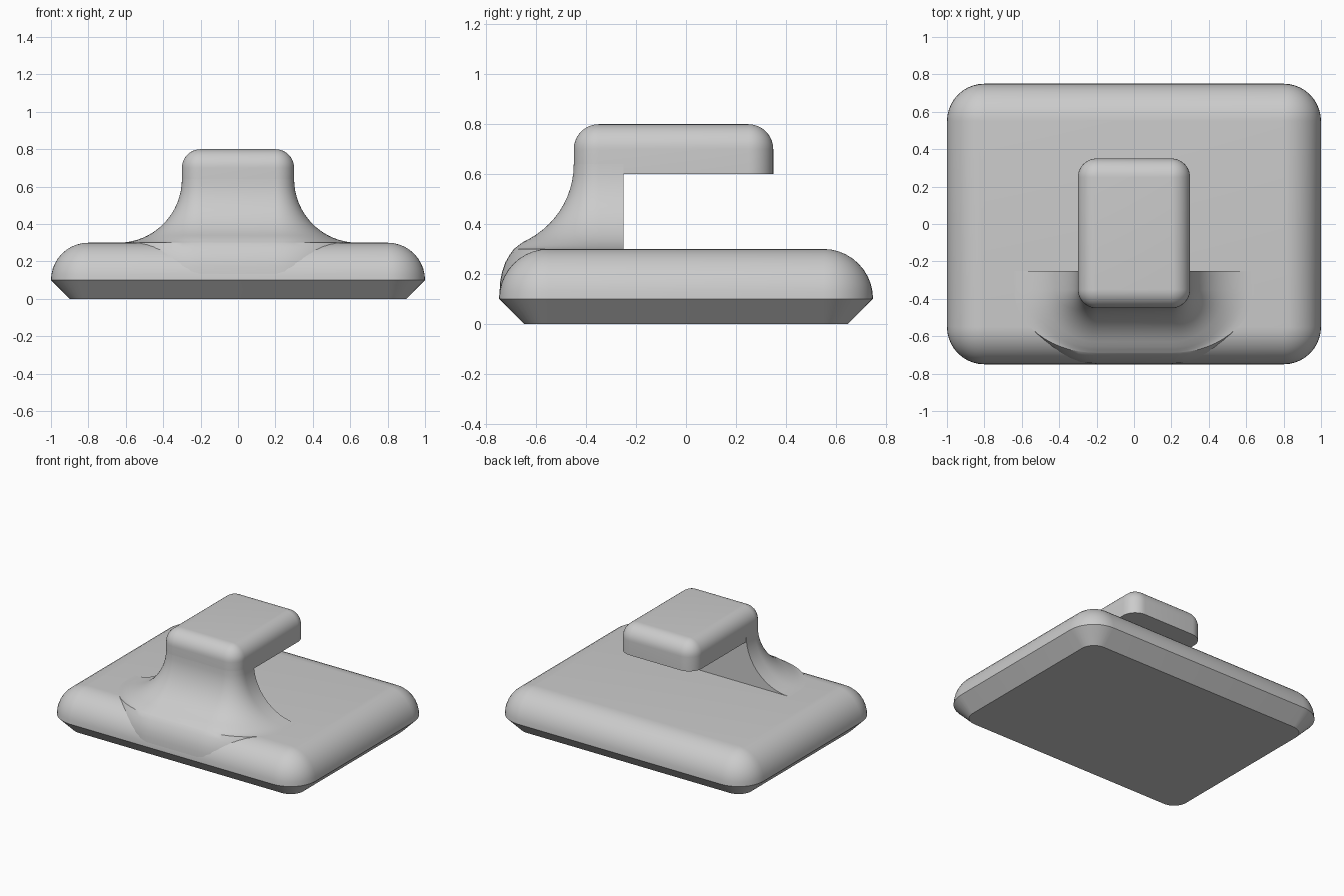
import bpy, bmesh, math

if "Cube" in bpy.data.objects:
    bpy.data.objects.remove(bpy.data.objects["Cube"])

grey = bpy.data.materials.new("plain grey")
grey.diffuse_color = (0.6, 0.6, 0.6, 1)
grey.use_nodes = True
grey.node_tree.nodes["Principled BSDF"].inputs["Base Color"].default_value = grey.diffuse_color


def rounded_rect(hx, hy, r, z, cy=0.0, n=10):
    """Closed ring of points around a rounded rectangle."""
    pts = []
    for k, (sx, sy) in enumerate(((1, 1), (-1, 1), (-1, -1), (1, -1))):
        for i in range(n + 1):
            a = math.pi / 2 * (k + i / n)
            pts.append((sx * (hx - r) + r * math.cos(a),
                        cy + sy * (hy - r) + r * math.sin(a), z))
    return pts


def loft(name, rings):
    """Skin stacked closed rings and cap both ends."""
    bm = bmesh.new()
    rows = [[bm.verts.new(p) for p in ring] for ring in rings]
    count = len(rows[0])
    for low, high in zip(rows, rows[1:]):
        for i in range(count):
            j = (i + 1) % count
            bm.faces.new((low[i], low[j], high[j], high[i]))
    bm.faces.new(rows[0][::-1])
    bm.faces.new(rows[-1])
    bmesh.ops.remove_doubles(bm, verts=bm.verts, dist=1e-5)
    bmesh.ops.recalc_face_normals(bm, faces=bm.faces)
    mesh = bpy.data.meshes.new(name)
    bm.to_mesh(mesh)
    bm.free()
    mesh.materials.append(grey)
    obj = bpy.data.objects.new(name, mesh)
    bpy.context.collection.objects.link(obj)
    bpy.ops.object.select_all(action='DESELECT')
    obj.select_set(True)
    bpy.context.view_layer.objects.active = obj
    bpy.ops.object.shade_smooth_by_angle(angle=math.radians(30))
    return obj


def dome(hx, hy, r, z, cy, steps=10):
    """Rings of a quarter-round top edge, starting at height z."""
    rings = []
    for i in range(steps + 1):
        a = math.pi / 2 * i / steps
        inset = r * (1 - math.cos(a))
        rings.append(rounded_rect(hx - inset, hy - inset, r - inset,
                                  z + r * math.sin(a), cy))
    return rings


# Base slab: chamfered underside, rounded top edge
loft("base", [rounded_rect(0.9, 0.65, 0.1, 0)] + dome(1.0, 0.75, 0.2, 0.1, 0))

# Overhanging top plate of the hook
loft("top_plate", [rounded_rect(0.3, 0.4, 0.1, 0.6, -0.05)]
     + dome(0.3, 0.4, 0.1, 0.7, -0.05))

# Flared neck: flat at the back, concave fillet on the sides and front
FILLET, BACK = 0.34, -0.25


def neck_ring(dx, dy, z, n=14):
    """Flat-backed ring whose sides spread by dx and front by dy."""
    rx, ry = 0.1 + dx, 0.1 + dy
    arc = [math.pi / 2 * i / n for i in range(n + 1)]
    right = [(0.2 + rx * math.cos(a), -0.35 - ry * math.sin(a), z) for a in arc]
    left = [(-x, y, z) for x, y, z in reversed(right)]
    return [(0.3 + dx, BACK, z)] + right + left + [(-0.3 - dx, BACK, z)]


# Lower front bulge blending into the rounded base edge: (spread, height)
rings = [neck_ring(FILLET, dy, z) for dy, z in
         ((0.298, 0.12), (0.295, 0.17), (0.287, 0.21), (0.275, 0.245),
          (0.258, 0.275))]
for i in range(17):
    a = math.pi / 2 * (1 - i / 16)
    d = FILLET * (1 - math.cos(a))
    z = 0.64 - FILLET * math.sin(a)
    # the front spread eases off where it runs out over the base edge
    dy = d if z > 0.335 else min(d, 0.24 - (z - 0.3) * 1.3)
    rings.append(neck_ring(d, dy, z))
loft("neck", rings)
